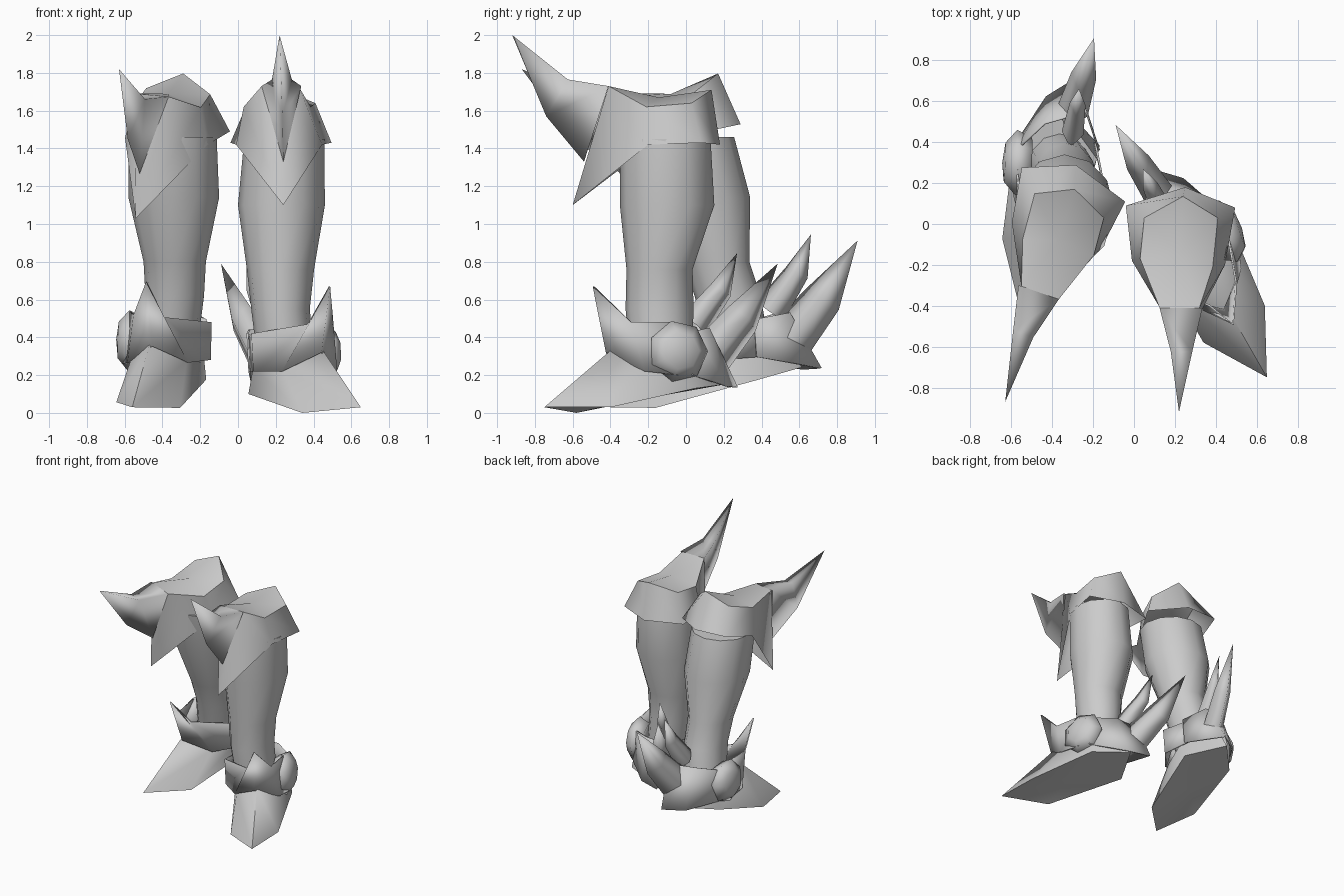
import bpy, bmesh
from math import cos, sin, pi, radians
from mathutils import Matrix, Vector

cube = bpy.data.objects.get("Cube")
if cube:
    bpy.data.objects.remove(cube)

grey = bpy.data.materials.new("grey_armor")
grey.use_nodes = True
grey.diffuse_color = (0.6, 0.6, 0.6, 1)
grey.node_tree.nodes["Principled BSDF"].inputs["Base Color"].default_value = (0.6, 0.6, 0.6, 1)
plates, thorns = [], []


def loft(name, rings, matrix=Matrix(), closed=True, caps=(), thick=0, group=plates):
    """Skin equal-length rings of points; caps lists the ring indices to fill."""
    bm = bmesh.new()
    rows = [[bm.verts.new(matrix @ Vector(p)) for p in ring] for ring in rings]
    n = len(rows[0])
    for a, b in zip(rows, rows[1:]):
        for i in range(n if closed else n - 1):
            j = (i + 1) % n
            bm.faces.new((a[i], a[j], b[j], b[i]))
    for c in caps:
        row = rows[c]
        mid = bm.verts.new(sum((v.co for v in row), Vector()) / n)
        for i in range(n):
            bm.faces.new((row[i], row[(i + 1) % n], mid))
    bmesh.ops.remove_doubles(bm, verts=bm.verts[:], dist=0.0005)
    bmesh.ops.recalc_face_normals(bm, faces=bm.faces[:])
    me = bpy.data.meshes.new(name)
    bm.to_mesh(me)
    bm.free()
    me.materials.append(grey)
    ob = bpy.data.objects.new(name, me)
    bpy.context.collection.objects.link(ob)
    if thick:
        mod = ob.modifiers.new("plate", "SOLIDIFY")
        mod.thickness, mod.offset = thick, 0
    group.append(ob)


def disc(center, normal, radius, sides, squash=1):
    """Ring of points around a center, facing along normal, narrowed sideways."""
    q = Vector(normal).to_track_quat("Z", "Y")
    return [Vector(center) + q @ Vector((squash * radius * cos(2 * pi * i / sides),
            radius * sin(2 * pi * i / sides), 0)) for i in range(sides)]


def spike(name, path, radii, matrix):
    """Narrow four-sided thorn that follows a bent path."""
    path = [Vector(p) for p in path]
    rings = []
    for i, (p, r) in enumerate(zip(path, radii)):
        d = path[min(i + 1, len(path) - 1)] - path[max(i - 1, 0)]
        rings.append(disc(p, d, r, 4, .6))
    loft(name, rings, matrix, group=thorns)


def shaft(name, levels):
    rings = [[(x + rx * cos(2 * pi * i / 12), y + ry * sin(2 * pi * i / 12), z)
              for i in range(12)] for x, y, z, rx, ry in levels]
    loft(name, rings, caps=(0, -1))


def knee_armor(side, m):
    # Flared guard with a pointed front and a closed, dished top
    top = [(.24, .135, 1.71), (.41, .03, 1.64), (.385, -.21, 1.62), (.32, -.41, 1.73),
           (.125, -.41, 1.73), (.03, -.17, 1.62), (.05, .03, 1.64)]
    hem = [(.25, .18, 1.42), (.495, .08, 1.43), (.445, -.2, 1.42), (.24, -.6, 1.1),
           (.24, -.6, 1.1), (-.01, -.18, 1.42), (-.04, .09, 1.43)]
    loft(side + "_knee_guard", [hem, top], m)
    loft(side + "_knee_guard_top", [top], m, caps=(0,))
    # Three-sided horn on the front of the guard
    base = [(.125, -.41, 1.73), (.335, -.41, 1.73), (.24, -.54, 1.33)]
    bend = [(.18, -.625, 1.765), (.285, -.625, 1.765), (.235, -.74, 1.57)]
    loft(side + "_knee_horn", [base, bend, [(.22, -.92, 2.0)] * 3], m, group=thorns)


def foot_armor(side, m):
    # Pointed shoe lofted from the sole up to the ankle
    sole = [(.65, -.75, .03), (.34, -.58, 0), (.055, -.08, .1),
            (.2, .2, .15), (.45, .05, .13), (.64, -.4, .03)]
    ankle = [(.45, -.4, .33), (.235, -.35, .23), (.08, -.13, .24),
             (.18, .15, .28), (.42, .05, .28), (.5, -.22, .25)]
    loft(side + "_shoe", [sole, ankle], m, caps=(0, 1))
    # Front ankle plate rising to a point
    upper = [(.06, -.05, .4), (.075, -.27, .42), (.37, -.4, .47),
             (.485, -.49, .67), (.5, -.29, .48), (.46, -.06, .48)]
    lower = [(.07, -.05, .22), (.085, -.27, .22), (.235, -.37, .22),
             (.44, -.42, .32), (.52, -.22, .22), (.5, -.04, .2)]
    loft(side + "_ankle_plate", [lower, upper], m, closed=False, thick=.01)
    # Heel plate with its lowest point under the long thorn
    upper = [(.05, -.08, .42), (.06, .12, .44), (.27, .12, .45), (.44, .03, .43)]
    lower = [(.06, -.08, .22), (.075, .27, .135), (.24, .22, .14), (.46, .03, .2)]
    loft(side + "_heel_plate", [lower, upper], m, closed=False, thick=.01)
    # Domed boss on the outer ankle
    out = Vector((.93, .3, .05)).normalized()
    c = Vector((.45, -.045, .325))
    rings = [disc(c + out * d, out, r, 7) for d, r in ((-.06, .13), (.015, .165), (.07, .1), (.082, 0))]
    loft(side + "_ankle_boss", rings, m, caps=(0,))
    # Heel thorns
    spike(side + "_long_heel_thorn", [(.13, .13, .3), (.02, .3, .5), (-.09, .485, .79)], (.13, .105, 0), m)
    spike(side + "_short_heel_thorn", [(.15, .04, .46), (.08, .185, .65), (.045, .27, .845)], (.09, .065, 0), m)


def posed(pivot, target, roll, yaw, pitch, axis):
    """Mirror a part to the other side, then turn it about its tip and move it."""
    return (Matrix.Translation(target) @ Matrix.Rotation(radians(pitch), 4, Vector(axis))
            @ Matrix.Rotation(radians(yaw), 4, "Z") @ Matrix.Rotation(radians(roll), 4, "Y")
            @ Matrix.Translation(-Vector(pivot)) @ Matrix.Diagonal((-1, 1, 1, 1)))


# Left boot stands upright with the toe turned out
shaft("left_shaft", [(.26, -.13, .22, .15, .16), (.225, -.14, .55, .155, .18),
                     (.225, -.14, .76, .178, .175), (.23, -.1, 1.1, .23, .25),
                     (.245, -.11, 1.45, .212, .24)])
knee_armor("left", Matrix())
foot_armor("left", Matrix())

# Right boot leans forward with the heel raised
shaft("right_shaft", [(-.37, .29, .3, .15, .16), (-.335, .22, .62, .155, .175),
                      (-.335, .16, .8, .165, .175), (-.34, .09, 1.14, .24, .25),
                      (-.345, .015, 1.46, .232, .24)])
knee_armor("right", posed((-.22, -.92, 2.0), (-.63, -.87, 1.82), 5, -20.5, 14, (.94, -.33, 0)))
foot_armor("right", posed((-.65, -.75, .03), (-.56, -.41, .03), 0, 15.5, 5, (.966, -.26, 0)))

# Smooth shading: crisp edges on the armor, soft ridges on the thorns
for group, angle in ((plates, 70), (thorns, 180)):
    bpy.ops.object.select_all(action="DESELECT")
    for ob in group:
        ob.select_set(True)
    bpy.context.view_layer.objects.active = group[0]
    bpy.ops.object.shade_smooth_by_angle(angle=radians(angle))
